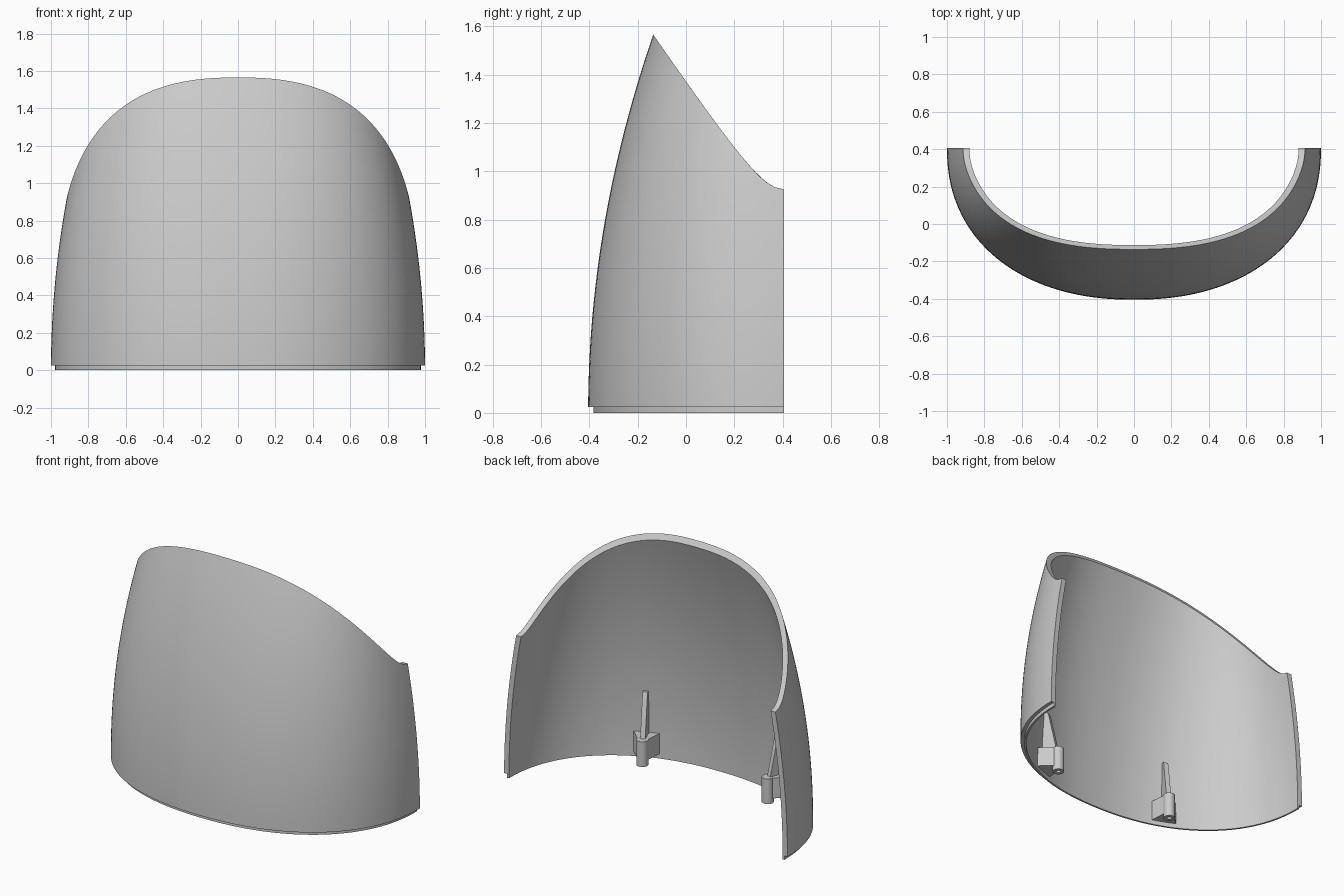
import bpy, bmesh, math
from mathutils import Matrix, Vector

if "Cube" in bpy.data.objects:
    bpy.data.objects.remove(bpy.data.objects["Cube"])

BACK = 0.405      # plane of the two end walls
WALL = 0.034      # shell thickness
LIP = 0.022       # step of the locating lip
STEP_Z = 0.025
COLS, ROWS = 96, 28

grey = bpy.data.materials.new("plain grey")
grey.use_nodes = True
grey.diffuse_color = (0.6, 0.6, 0.6, 1)
grey.node_tree.nodes["Principled BSDF"].inputs["Base Color"].default_value = (0.6, 0.6, 0.6, 1)


def finish(bm, name, matrix=None):
    bmesh.ops.remove_doubles(bm, verts=bm.verts, dist=1e-5)
    bmesh.ops.recalc_face_normals(bm, faces=bm.faces)
    mesh = bpy.data.meshes.new(name)
    bm.to_mesh(mesh)
    bm.free()
    mesh.materials.append(grey)
    obj = bpy.data.objects.new(name, mesh)
    bpy.context.collection.objects.link(obj)
    if matrix:
        obj.matrix_world = matrix
    bpy.ops.object.select_all(action='DESELECT')
    obj.select_set(True)
    bpy.context.view_layer.objects.active = obj
    bpy.ops.object.shade_smooth_by_angle(angle=math.radians(30))
    return obj


def surface(theta, z, inset=0.0):
    """Point on the tapering rounded wall, theta running 0..pi from left to right."""
    power = 2 / (2.2 + 0.13 * z)
    c, s = math.cos(theta), max(math.sin(theta), 0)
    x = math.copysign(abs(c) ** power, c) * (1 - 0.1 * z * z - inset)
    y = BACK - s ** power * (2 * BACK - 0.11 * z * z - inset)
    return Vector((x, y, z))


def rim_height(theta, inset):
    """Height where the wall meets the sweeping top cut."""
    low, high = 0.5, 1.8
    for _ in range(40):
        z = (low + high) / 2
        u = BACK - surface(theta, z, inset).y
        cut = 0.925 + 1.47 * (math.hypot(u, 0.118) - 0.118)
        low, high = (z, high) if z < cut else (low, z)
    return low


# Curved shell: a closed wall section carried round the outline
bm = bmesh.new()
sections = []
for i in range(COLS + 1):
    theta = math.pi * i / COLS
    top_out, top_in = rim_height(theta, 0), rim_height(theta, WALL)
    pts = [surface(theta, STEP_Z + (top_out - STEP_Z) * k / ROWS) for k in range(ROWS + 1)]
    pts += [surface(theta, top_in * k / ROWS, WALL) for k in range(ROWS, -1, -1)]
    pts += [surface(theta, 0, LIP), surface(theta, STEP_Z, LIP)]
    sections.append([bm.verts.new(p) for p in pts])
for a, b in zip(sections, sections[1:]):
    n = len(a)
    for k in range(n):
        bm.faces.new((a[k], a[(k + 1) % n], b[(k + 1) % n], b[k]))
bm.faces.new(sections[0])
bm.faces.new(sections[-1])
finish(bm, "curved_shell")


def prism(outline, axis, start, end, name, matrix):
    """Extrude a flat outline along the given local direction."""
    bm = bmesh.new()
    direction = Vector(axis)
    base = bm.faces.new([bm.verts.new(Vector(p) + direction * start) for p in outline])
    top = bmesh.ops.extrude_face_region(bm, geom=[base])["geom"]
    bmesh.ops.translate(bm, vec=direction * (end - start),
                        verts=[g for g in top if isinstance(g, bmesh.types.BMVert)])
    return finish(bm, name, matrix)


# Mounting brackets on the inner wall, mirrored left and right
for side, theta in (("left", 1.09), ("right", math.pi - 1.09)):
    origin = surface(theta, 0.1, WALL)
    tangent = surface(theta + 0.01, 0.1, WALL) - surface(theta - 0.01, 0.1, WALL)
    tangent.normalize()
    inward = Vector((tangent.y, -tangent.x, 0))
    if inward.y < 0:
        inward.negate()
    across = inward.cross(Vector((0, 0, 1)))
    frame = Matrix((across, inward, Vector((0, 0, 1)))).transposed().to_4x4()
    frame.translation = (origin.x, origin.y, 0)

    # Flared block against the wall
    prism([(-0.085, -0.015, 0), (0.085, -0.015, 0), (0.03, 0.1, 0), (-0.03, 0.1, 0)],
          (0, 0, 1), 0.03, 0.16, side + "_bracket_block", frame)
    # Tall gusset
    prism([(0, -0.015, 0.15), (0, 0.1, 0.15), (0, 0.045, 0.41), (0, 0.035, 0.43), (0, 0, 0.43)],
          (1, 0, 0), -0.015, 0.015, side + "_bracket_rib", frame)
    # Round boss with a blind screw hole
    bm = bmesh.new()
    profile = [(0, 0.03), (0.014, 0.03), (0.014, 0), (0.035, 0), (0.035, 0.16), (0, 0.16)]
    vs = [bm.verts.new((r, 0, z)) for r, z in profile]
    edges = [bm.edges.new(pair) for pair in zip(vs, vs[1:])]
    bmesh.ops.spin(bm, geom=vs + edges, cent=(0, 0, 0), axis=(0, 0, 1),
                   angle=math.tau, steps=24)
    finish(bm, side + "_bracket_boss", frame @ Matrix.Translation((0, 0.105, 0)))
